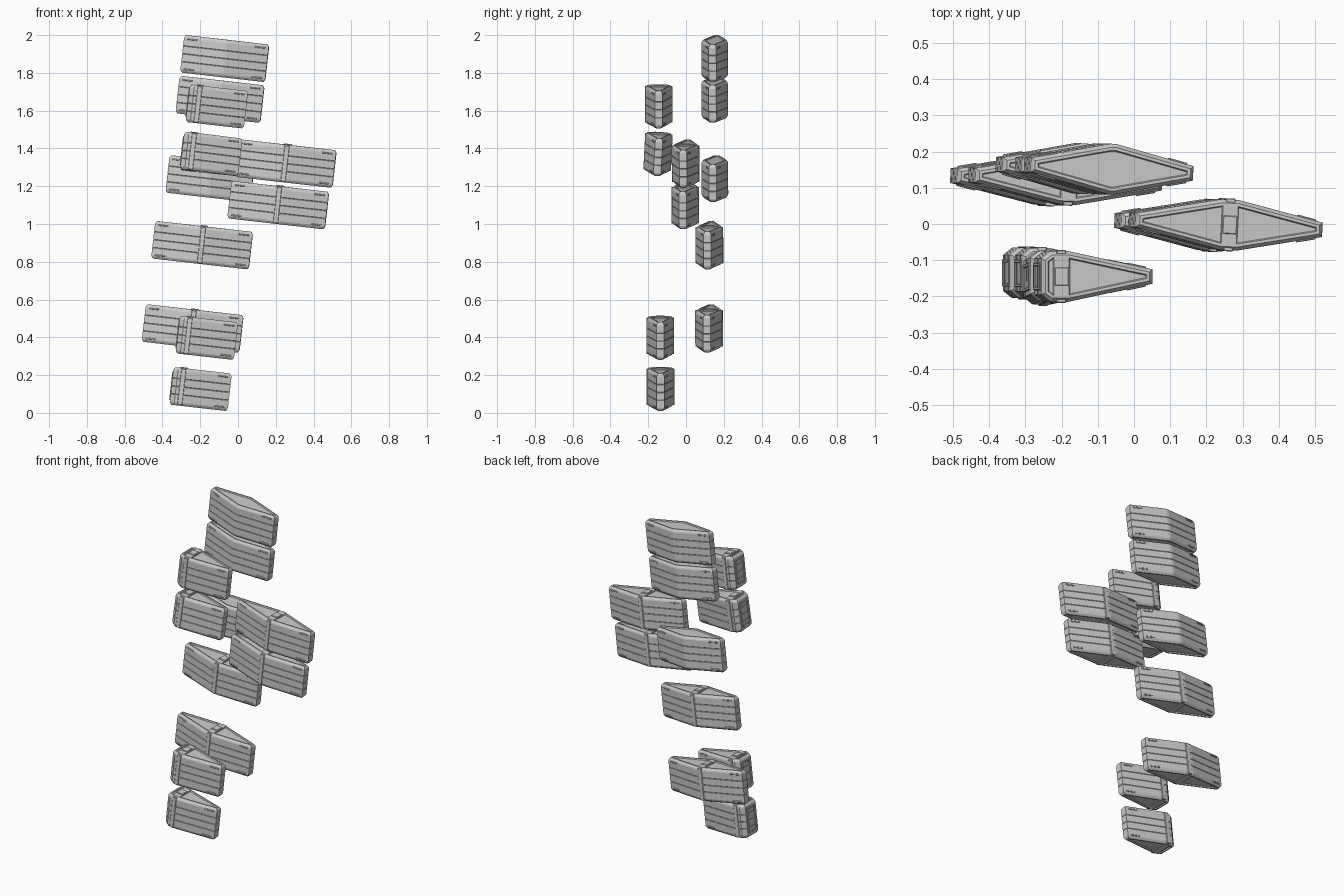
import bpy, bmesh, math
from mathutils import Vector, Matrix

if "Cube" in bpy.data.objects:
    bpy.data.objects.remove(bpy.data.objects["Cube"])

H = 0.1      # half height of a block
W = 0.07     # half thickness at the widest point
T = 0.02     # half thickness at the tips


def inset(poly, d):
    """Offset a counter-clockwise convex outline inwards by d."""
    n, out = len(poly), []
    for i in range(n):
        p, a, b = Vector(poly[i]), Vector(poly[i - 1]), Vector(poly[(i + 1) % n])
        u, v = (p - a).normalized(), (b - p).normalized()
        n1, n2 = Vector((-u.y, u.x)), Vector((-v.y, v.x))
        out.append(p + (n1 + n2) * d / (1 + n1.dot(n2)))
    return out


def add_box(bm, centre, size, yaw=0, bevel=0.002):
    m = (Matrix.Translation(centre) @ Matrix.Rotation(yaw, 4, 'Z')
         @ Matrix.Diagonal((*size, 1)))
    vs = bmesh.ops.create_cube(bm, size=1, matrix=m)['verts']
    edges = list({e for v in vs for e in v.link_edges})
    bmesh.ops.bevel(bm, geom=edges, offset=bevel, segments=1, affect='EDGES')


def shell(bm, outline):
    # stacked rings: recessed cap, rim, chamfer, plank seams, mirrored on top
    low = [(0.021, -H + 0.006), (0.018, -H), (0.010, -H), (0.002, -H + 0.011), (0, -H + 0.018)]
    seams = []
    for z in (-0.042, 0, 0.042):
        seams += [(0, z - 0.002), (0.002, z), (0, z + 0.002)]
    rings = low + seams + [(d, -z) for d, z in reversed(low)]
    loops = [[bm.verts.new((p.x, p.y, z)) for p in inset(outline, d)] for d, z in rings]
    n = len(outline)
    for a, b in zip(loops, loops[1:]):
        for i in range(n):
            j = (i + 1) % n
            bm.faces.new((a[i], a[j], b[j], b[i]))
    bm.faces.new(list(reversed(loops[0])))
    bm.faces.new(loops[-1])


def clips(bm, tip, slope, sx):
    # small latches near the corners of one tapered end
    for sy in (-1, 1):
        for sz in (-1, 1):
            x = tip - 0.045
            add_box(bm, (sx * x, sy * (T + 0.045 * slope), sz * (H - 0.019)),
                    (0.055, 0.007, 0.009), -sx * sy * math.atan(slope))


def band(bm, x):
    # side rib, cap bars and small nubs
    add_box(bm, (x, 0, 0), (0.026, 2 * W + 0.006, 2 * H - 0.008))
    for s in (-1, 1):
        add_box(bm, (x, 0, s * (H - 0.006)), (0.046, 2 * W - 0.03, 0.012))
    add_box(bm, (x, 0, H), (0.04, 0.05, 0.01))


def diamond(bm, tip, flat):
    shell(bm, [(tip, -T), (tip, T), (flat, W), (-flat, W),
               (-tip, T), (-tip, -T), (-flat, -W), (flat, -W)])
    for sx in (-1, 1):
        clips(bm, tip, (W - T) / (tip - flat), sx)


def plain_block(bm):
    diamond(bm, 0.226, 0.008)


def banded_block(bm):
    diamond(bm, 0.26, 0.024)
    band(bm, 0)


def half_block(bm):
    shell(bm, [(0.155, -T), (0.155, T), (-0.08, W), (-0.13, W),
               (-0.155, 0.05), (-0.155, -0.05), (-0.13, -W), (-0.08, -W)])
    clips(bm, 0.155, (W - T) / 0.235, 1)
    band(bm, -0.1)
    # raised panel frame on the thick end
    for s in (-1, 1):
        add_box(bm, (-0.155, s * 0.033, 0), (0.008, 0.01, 0.15))
        add_box(bm, (-0.155, 0, s * 0.07), (0.008, 0.07, 0.01))


def make_mesh(name, build):
    bm = bmesh.new()
    build(bm)
    bmesh.ops.recalc_face_normals(bm, faces=bm.faces)
    me = bpy.data.meshes.new(name)
    bm.to_mesh(me)
    bm.free()
    return me


# kind: builder, then x, y, z, yaw and roll of every block
layout = {
    "plain_block": (plain_block, [(-0.07, 0.152, 1.876, -3, 0), (-0.095, 0.152, 1.66, -3, 0),
                                  (-0.148, 0.153, 1.24, -3, 0)]),
    "banded_block": (banded_block, [(0.253, -0.002, 1.32, -3, 0), (0.213, -0.004, 1.10, -3, 0),
                                    (-0.19, 0.124, 0.888, -2.5, 0), (-0.24, 0.122, 0.447, -2.5, 0)]),
    "half_block": (half_block, [(-0.112, -0.145, 1.622, 0, 0), (-0.142, -0.148, 1.37, 0, -3),
                                (-0.165, -0.136, 0.397, 0, 0), (-0.198, -0.135, 0.126, 0, 0)]),
}
for name, (build, places) in layout.items():
    mesh = make_mesh(name, build)
    for i, (x, y, z, yaw, roll) in enumerate(places):
        ob = bpy.data.objects.new(f"{name}_{i + 1}", mesh)
        ob.location = (x, y, z)
        ob.rotation_euler = (math.radians(roll), math.radians(6.5), math.radians(yaw))
        bpy.context.collection.objects.link(ob)
